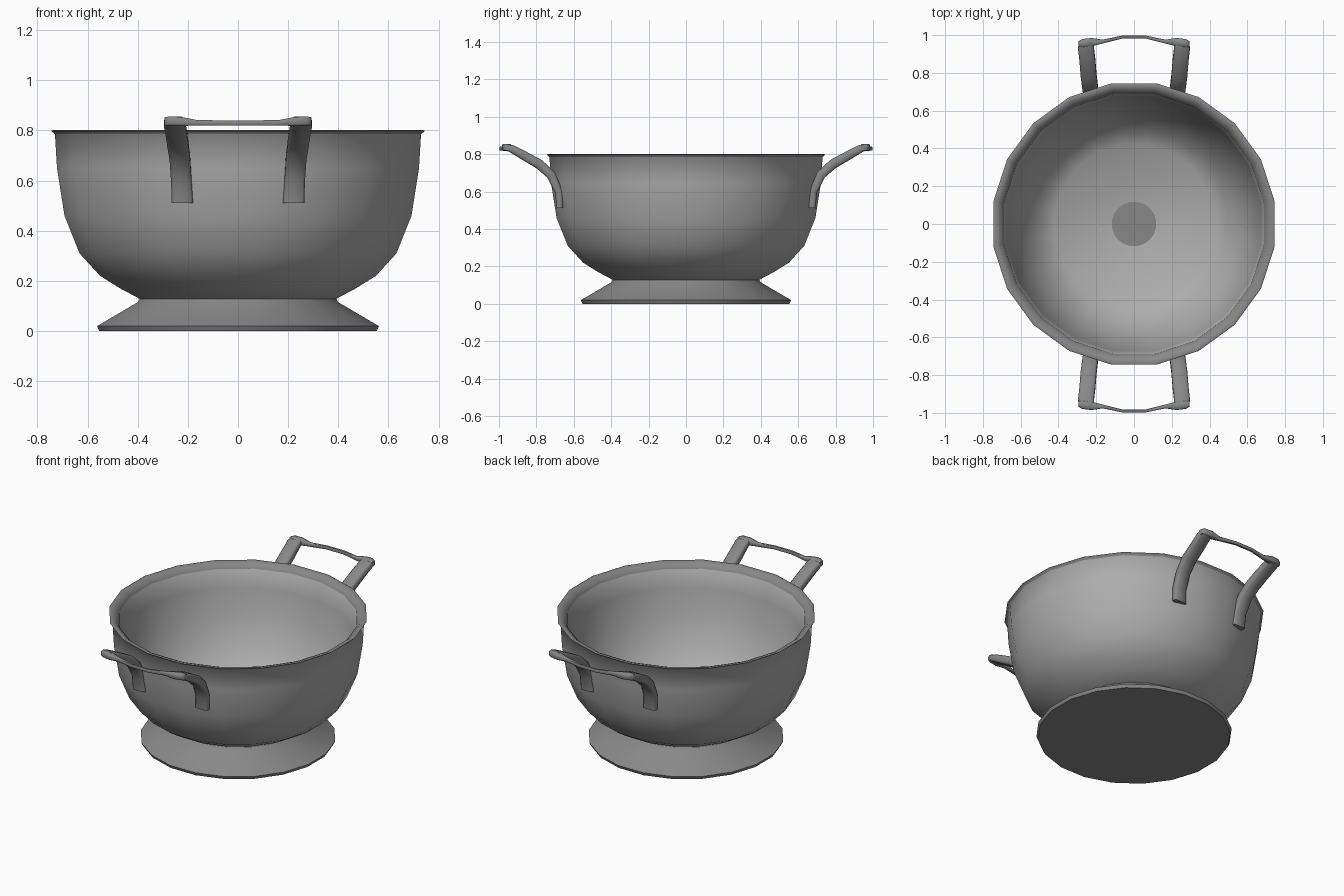
import bpy, bmesh, math
from mathutils import Vector

if "Cube" in bpy.data.objects:
    bpy.data.objects.remove(bpy.data.objects["Cube"])


def material(name, v):
    m = bpy.data.materials.new(name)
    m.diffuse_color = (v, v, v, 1)
    m.use_nodes = True
    m.node_tree.nodes["Principled BSDF"].inputs["Base Color"].default_value = m.diffuse_color
    return m


light = material("light metal grey", 0.42)
dark = material("dark metal grey", 0.245)
SIDES = 20
K = 1 / math.cos(math.pi / SIDES)   # apothem -> corner radius


def finish(bm, name, mats, angle=40):
    bmesh.ops.recalc_face_normals(bm, faces=bm.faces)
    me = bpy.data.meshes.new(name)
    bm.to_mesh(me)
    bm.free()
    ob = bpy.data.objects.new(name, me)
    bpy.context.collection.objects.link(ob)
    for m in mats:
        me.materials.append(m)
    bpy.ops.object.select_all(action='DESELECT')
    ob.select_set(True)
    bpy.context.view_layer.objects.active = ob
    bpy.ops.object.shade_smooth_by_angle(angle=math.radians(angle))
    return ob


def skin(bm, rings):
    """Join consecutive closed rings and cap both ends."""
    vs = [[bm.verts.new(p) for p in r] for r in rings]
    n = len(vs[0])
    for a, b in zip(vs, vs[1:]):
        for i in range(n):
            j = (i + 1) % n
            bm.faces.new((a[i], a[j], b[j], b[i]))
    bm.faces.new(vs[0])
    bm.faces.new(vs[-1])


def lathe(name, profile, mats, angle=40):
    bm = bmesh.new()
    rings = []
    for r, z in profile:
        rings.append([(r * K * math.cos((i + .5) * math.tau / SIDES),
                       r * K * math.sin((i + .5) * math.tau / SIDES), z)
                      for i in range(SIDES)])
    skin(bm, rings)
    return finish(bm, name, mats, angle)


# bowl: outer wall, rolled rim, inner wall; floor dips just below the foot top
bowl = lathe("bowl", [(0.02, 0.10), (0.385, 0.125), (0.47, 0.17), (0.55, 0.22),
                      (0.632, 0.31), (0.692, 0.46), (0.722, 0.65), (0.73, 0.785),
                      (0.745, 0.798), (0.737, 0.802), (0.712, 0.792), (0.688, 0.767),
                      (0.672, 0.65), (0.637, 0.48), (0.578, 0.335), (0.495, 0.22),
                      (0.42, 0.175), (0.117, 0.132), (0.02, 0.122)], [light, dark], 60)
# rim faces are darker
for f in bowl.data.polygons:
    if all(bowl.data.vertices[v].co.z > 0.76 for v in f.vertices):
        f.material_index = 1

# flared foot, its flat top shows as a small disc in the bowl floor
lathe("foot", [(0.553, 0.0), (0.557, 0.008), (0.562, 0.02), (0.40, 0.115), (0.39, 0.132)],
      [dark])

# rounded-rectangle section
SECTION = [(1, .6), (.75, 1), (-.75, 1), (-1, .6), (-1, -.6), (-.75, -1), (.75, -1), (1, -.6)]


def section(c, u, v):
    return [c + u * a + v * b for a, b in SECTION]


# handle leg stations: x, y, z, width, thickness
LEG = [(.222, .675, .512, .085, .034), (.226, .68, .60, .082, .042),
       (.232, .722, .69, .082, .050), (.240, .785, .747, .084, .052),
       (.247, .87, .795, .084, .048), (.254, .93, .828, .084, .042),
       (.252, .966, .84, .076, .032)]
# crossbar stations: x, y, z, half depth, half height
BAR = [(.294, .953, .836, .014, .016), (.275, .957, .838, .022, .018),
       (.225, .963, .836, .022, .018), (.165, .966, .831, .010, .011),
       (.06, .990, .830, .008, .010)]
BAR += [(-s[0],) + s[1:] for s in reversed(BAR)]

for sy, side in ((-1, "front"), (1, "back")):
    for sx in (-1, 1):
        bm = bmesh.new()
        rings = []
        for i, (x, y, z, w, t) in enumerate(LEG):
            a, b = LEG[max(i - 1, 0)], LEG[min(i + 1, len(LEG) - 1)]
            d = Vector((0, b[1] - a[1], b[2] - a[2])).normalized()
            rings.append(section(Vector((x * sx, y * sy, z)), Vector((w / 2, 0, 0)),
                                 Vector((0, -d.z * sy, d.y)) * t / 2))
        skin(bm, rings)
        finish(bm, side + "_handle_leg", [dark], 60)
    bm = bmesh.new()
    skin(bm, [section(Vector((x, y * sy, z)), Vector((0, hy, 0)), Vector((0, 0, hz)))
              for x, y, z, hy, hz in BAR])
    finish(bm, side + "_handle_bar", [dark], 60)
